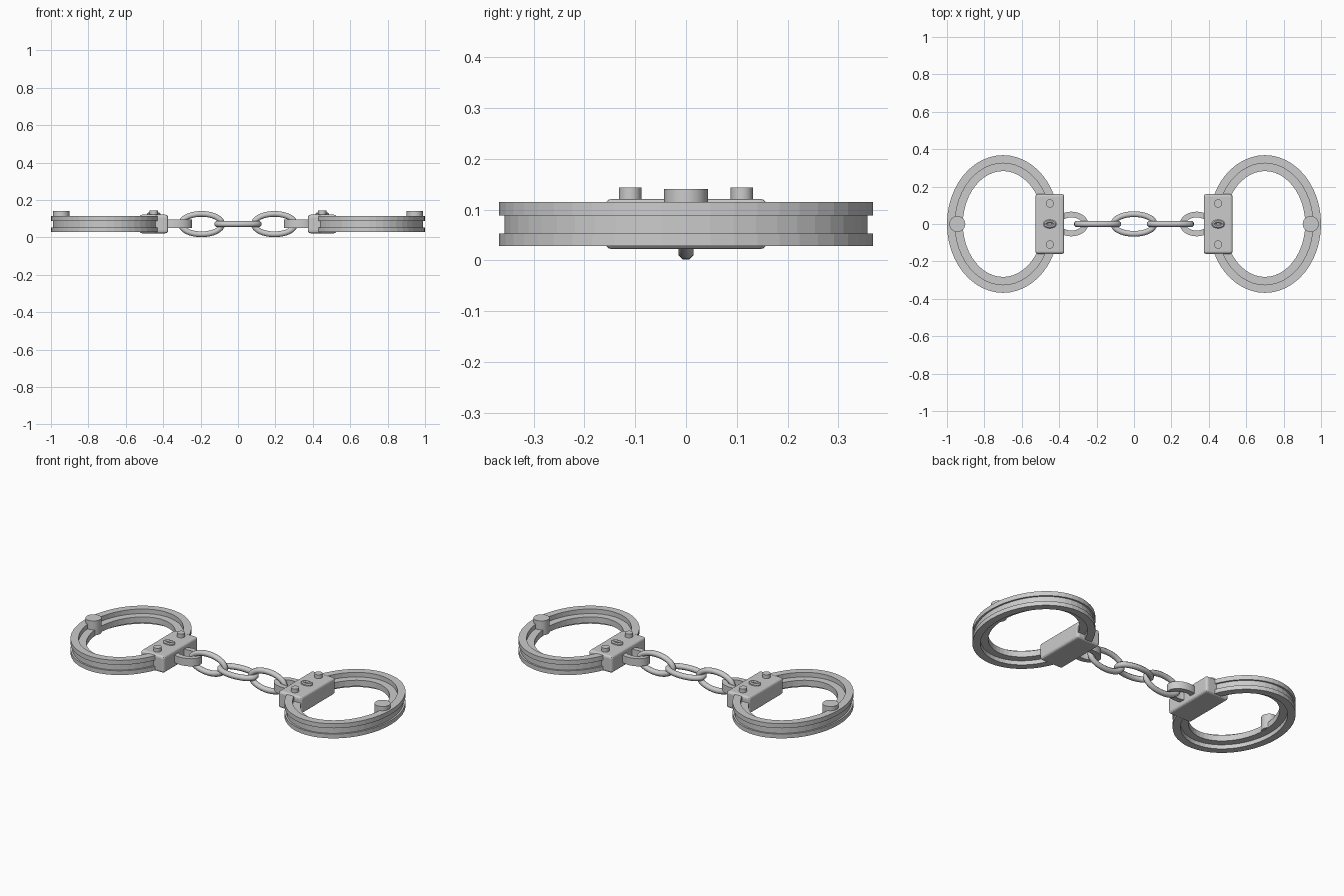
import bpy, bmesh, math
from mathutils import Matrix

if "Cube" in bpy.data.objects:
    bpy.data.objects.remove(bpy.data.objects["Cube"])


def finish(name, bm, smooth=None):
    bmesh.ops.recalc_face_normals(bm, faces=bm.faces)
    mesh = bpy.data.meshes.new(name)
    bm.to_mesh(mesh)
    bm.free()
    obj = bpy.data.objects.new(name, mesh)
    bpy.context.collection.objects.link(obj)
    if smooth:
        bpy.ops.object.select_all(action='DESELECT')
        obj.select_set(True)
        bpy.context.view_layer.objects.active = obj
        bpy.ops.object.shade_smooth_by_angle(angle=math.radians(smooth))
    return obj


def swept_ellipse(name, loc, a, b, section, segs=48, upright=False, smooth=None):
    """Sweep a closed (outward offset, height) section around an ellipse a x b."""
    bm = bmesh.new()
    loops = []
    for i in range(segs):
        t = 2 * math.pi * i / segs
        c, s = math.cos(t), math.sin(t)
        length = math.hypot(b * c, a * s)
        nx, ny = b * c / length, a * s / length
        loops.append([bm.verts.new((a * c + o * nx, b * s + o * ny, h)) for o, h in section])
    n = len(section)
    for i in range(segs):
        p, q = loops[i], loops[(i + 1) % segs]
        for j in range(n):
            k = (j + 1) % n
            bm.faces.new((p[j], q[j], q[k], p[k]))
    rot = Matrix.Rotation(math.pi / 2, 4, 'X') if upright else Matrix()
    bm.transform(Matrix.Translation(loc) @ rot)
    return finish(name, bm, smooth)


def box_section(o0, o1, z0, z1):
    return [(o0, z0), (o1, z0), (o1, z1), (o0, z1)]


def round_section(r, n=8):
    return [(r * math.cos(2 * math.pi * (i + .5) / n), r * math.sin(2 * math.pi * (i + .5) / n))
            for i in range(n)]


def cylinder(name, x, y, r, z0, z1, segs=24):
    bm = bmesh.new()
    bmesh.ops.create_cone(bm, cap_ends=True, segments=segs, radius1=r, radius2=r, depth=z1 - z0,
                          matrix=Matrix.Translation((x, y, (z0 + z1) / 2)))
    return finish(name, bm, 30)


def bevelled_box(name, loc, size, bevel):
    bm = bmesh.new()
    bmesh.ops.create_cube(bm, size=1, matrix=Matrix.Translation(loc) @ Matrix.Diagonal((*size, 1)))
    bmesh.ops.bevel(bm, geom=bm.edges[:], offset=bevel, segments=3, profile=0.5, affect='EDGES')
    return finish(name, bm)


CHAIN_Z = 0.071

for side, s in (("left", -1), ("right", 1)):
    # Cuff: two outer plates with a wider recessed band between them
    for part, sec in (("lower_plate", box_section(-0.043, 0, 0.028, 0.053)),
                      ("upper_plate", box_section(-0.043, 0, 0.088, 0.115)),
                      ("inner_band", box_section(-0.085, -0.01, 0.053, 0.088))):
        swept_ellipse(f"{side}_cuff_{part}", (s * 0.70, 0, 0), 0.30, 0.368, sec)
    # Hinge pin
    cylinder(f"{side}_hinge_pin", s * 0.945, 0, 0.043, 0.055, 0.14)
    # Lock housing with rivets and keyhole
    bevelled_box(f"{side}_lock_housing", (s * 0.45, 0, 0.0715), (0.154, 0.32, 0.099), 0.014)
    for y in (-0.11, 0.11):
        cylinder(f"{side}_rivet", s * 0.45, y, 0.022, 0.11, 0.143, 16)
    swept_ellipse(f"{side}_keyhole_rim", (s * 0.45, 0, 0.124), 0.026, 0.014,
                  round_section(0.010), 24, smooth=40)
    # Flat lug joining the housing to the chain
    swept_ellipse(f"{side}_chain_lug", (s * 0.335, 0, 0), 0.09, 0.066,
                  box_section(-0.031, 0, 0.05, 0.095), 32, smooth=30)
    # Upright chain link
    swept_ellipse(f"{side}_chain_link", (s * 0.195, 0, CHAIN_Z), 0.110, 0.0545,
                  round_section(0.0165), 32, True, 50)

# Flat middle link
swept_ellipse("middle_chain_link", (0, 0, CHAIN_Z), 0.110, 0.0525, round_section(0.0165), 32, smooth=50)
